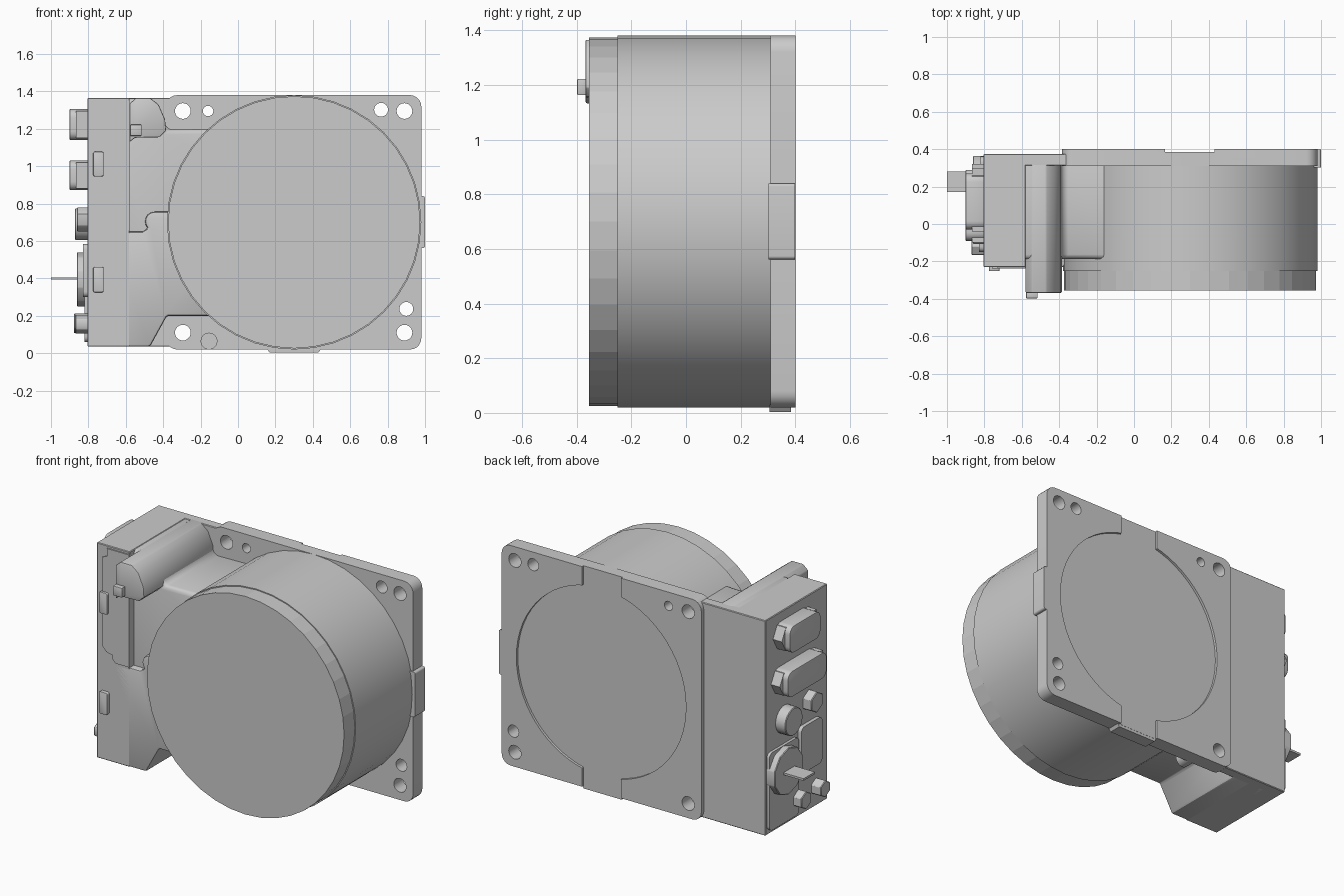
import bpy, bmesh, math
from mathutils import Vector

if "Cube" in bpy.data.objects:
    bpy.data.objects.remove(bpy.data.objects["Cube"])


def finish(ob, bevel=0.0, segs=2, smooth=True, cutters=()):
    """Cut, bevel, apply and shade one object."""
    bpy.ops.object.select_all(action='DESELECT')
    bpy.context.view_layer.objects.active = ob
    ob.select_set(True)
    for c in cutters:
        m = ob.modifiers.new("cut", 'BOOLEAN')
        m.operation, m.solver, m.object = 'DIFFERENCE', 'EXACT', c
        bpy.ops.object.modifier_apply(modifier=m.name)
    if bevel:
        m = ob.modifiers.new("bevel", 'BEVEL')
        m.width, m.segments, m.limit_method = bevel, segs, 'ANGLE'
        m.angle_limit = math.radians(35)
        bpy.ops.object.modifier_apply(modifier=m.name)
    if smooth:
        bpy.ops.object.shade_smooth_by_angle(angle=math.radians(30))
    for c in cutters:
        bpy.data.objects.remove(c, do_unlink=True)
    return ob


def prism(name, pts, lo, hi, axis='y', bevel=0.0, segs=2, smooth=True, cutters=()):
    """Extrude a profile: (x, z) points along y, or (y, z) points along x."""
    bm = bmesh.new()
    place = (lambda p, d: (p[0], d, p[1])) if axis == 'y' else (lambda p, d: (d, p[0], p[1]))
    a = [bm.verts.new(place(p, lo)) for p in pts]
    b = [bm.verts.new(place(p, hi)) for p in pts]
    bm.faces.new(a)
    bm.faces.new(b)
    n = len(pts)
    for i in range(n):
        bm.faces.new((a[i], a[(i + 1) % n], b[(i + 1) % n], b[i]))
    bmesh.ops.recalc_face_normals(bm, faces=bm.faces)
    me = bpy.data.meshes.new(name)
    bm.to_mesh(me)
    bm.free()
    ob = bpy.data.objects.new(name, me)
    bpy.context.collection.objects.link(ob)
    return finish(ob, bevel, segs, smooth, cutters)


def circle(u, v, r, n=24, turn=0.0):
    return [(u + r * math.cos(turn + 2 * math.pi * i / n),
             v + r * math.sin(turn + 2 * math.pi * i / n)) for i in range(n)]


def rrect(u0, u1, v0, v1, r=0.0, n=5):
    if r == 0:
        return [(u0, v0), (u1, v0), (u1, v1), (u0, v1)]
    pts = []
    for k, (u, v) in enumerate([(u1 - r, v1 - r), (u0 + r, v1 - r), (u0 + r, v0 + r), (u1 - r, v0 + r)]):
        for i in range(n + 1):
            t = (k + i / n) * math.pi / 2
            pts.append((u + r * math.cos(t), v + r * math.sin(t)))
    return pts


CX, CZ = 0.30, 0.70

# Mounting plate with bolt holes, round rear recess and two rear slots
holes = [(-.295, 1.295, .042), (-.16, 1.295, .028), (.765, 1.302, .037), (.89, 1.295, .042),
         (.90, .237, .037), (.89, .11, .042), (-.295, .11, .042)]
cutters = [prism("cutter", circle(x, z, r), .2, .5, smooth=False) for x, z, r in holes]
cutters.append(prism("cutter", circle(CX, CZ, .58, 64), .385, .5, smooth=False))
for z0, z1 in [(1.2, 1.5), (-.1, .2)]:
    cutters.append(prism("cutter", rrect(.165, .43, z0, z1, .03), .3851, .5, smooth=False))
for c in cutters:
    c.hide_render = True
prism("mounting_plate", rrect(-.385, .98, .02, 1.38, .06), .31, .40, cutters=cutters)
prism("bottom_tab", [(.15, .03), (.17, .003), (.43, .003), (.45, .03)], .305, .384)
prism("side_tab", rrect(.95, 1.0, .562, .84, .012), .302, .398)
prism("plate_boss", circle(-.155, .065, .045), .24, .33)

# Drum housing and its faceted front cap
prism("drum_body", circle(CX, CZ, .68, 40), -.25, .33)
prism("drum_cap", circle(CX, CZ, .674, 40), -.355, -.25, smooth=False)

# Connector housing beside the drum
prism("housing_column", rrect(-.805, -.58, .036, 1.365), -.23, .375, bevel=.004, segs=1)
prism("housing_back", rrect(-.80, -.36, .036, 1.365), .312, .375, bevel=.004, segs=1)
prism("housing_upper",
      [(-.7, .042), (-.47, .042), (-.385, .205), (-.12, .205), (.05, .5), (.05, 1.0),
       (-.12, 1.2), (-.375, 1.195), (-.455, 1.362), (-.7, 1.362)],
      -.188, .36, bevel=.025, segs=3)
arc = [(-.445 + .052 * math.cos(t), .705 + .052 * math.sin(t))
       for t in [math.pi * (.5 + i / 8) for i in range(7)]]
prism("housing_lower",
      [(-.7, .036), (-.47, .036), (-.38, .2), (-.12, .2), (.05, .5), (.05, .757)]
      + arc + [(-.51, .65), (-.7, .65)], -.23, .36, bevel=.012, segs=2)

# Raised pod at the upper front, with its latch
prism("pod", [(-.58, 1.13), (-.55, 1.152), (-.42, 1.155), (-.385, 1.19), (-.39, 1.25),
              (-.425, 1.33), (-.47, 1.365), (-.545, 1.365), (-.58, 1.335)],
      -.368, .33, bevel=.006)
prism("pod_latch", rrect(-.577, -.515, 1.162, 1.222), -.398, -.36, bevel=.005)

# Access lid and small clips on the front
prism("access_lid", [(-.58, .655), (-.67, .655), (-.69, .675), (-.69, .70), (-.735, .71),
                     (-.76, .74), (-.76, 1.29), (-.73, 1.30), (-.73, 1.35), (-.58, 1.35)],
      -.238, -.18)
for i, (z0, z1) in enumerate([(.945, 1.078), (.325, .462)]):
    prism(f"front_clip_{i}", rrect(-.775, -.718, z0, z1, .012), -.252, -.2, bevel=.004)

# Two wide plugs with flanges and angled lock nuts on the left face
for i, (y0, y1, z0, z1) in enumerate([(-.03, .27, 1.14, 1.305), (-.09, .29, .872, 1.03)]):
    zm = (z0 + z1) / 2
    prism(f"plug_{i}", rrect(y0, y1, z0, z1, .045), -.9, -.79, axis='x', bevel=.004)
    prism(f"plug_flange_{i}", [(y0 - .01, z0 + .01), (y1 - .01, z0 + .01), (y1 + .03, zm),
                               (y1 - .01, z1 - .01), (y0 - .01, z1 - .01)],
          -.865, -.79, axis='x')

# Thin mounting plates on the left face
prism("socket_plate", rrect(.07, .36, .06, .54, .03), -.822, -.79, axis='x')
prism("side_cover", rrect(-.15, .055, .30, .585, .03), -.828, -.79, axis='x')

# Round and hexagonal fittings on the left face: y, z, radius, sides, tip x
for name, y, z, r, n, x in [("round_fitting", .19, .69, .085, 20, -.872),
                            ("hex_fitting", -.05, .715, .065, 6, -.862),
                            ("power_socket", .225, .395, .145, 10, -.862),
                            ("lower_hex_a", .075, .16, .055, 6, -.876),
                            ("lower_hex_b", -.12, .155, .052, 6, -.87)]:
    prism(name, circle(y, z, r, n, math.pi / n), x, -.79, axis='x', bevel=.004, segs=1)
prism("power_blade", rrect(.17, .28, .393, .406), -1.0, -.85, axis='x')
